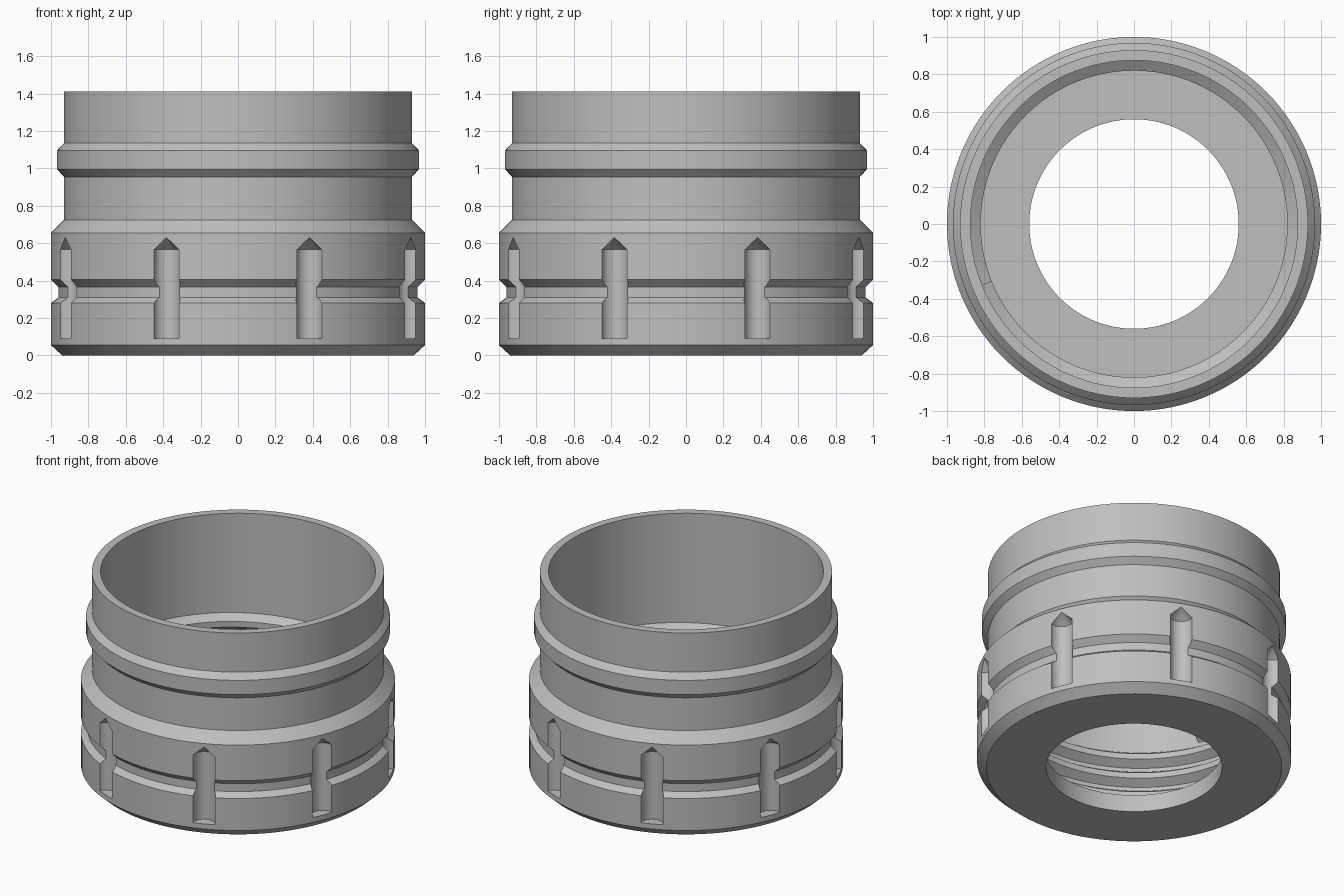
import bpy, bmesh
from math import sin, cos, pi, radians

if "Cube" in bpy.data.objects:
    bpy.data.objects.remove(bpy.data.objects["Cube"])

grey = bpy.data.materials.new("grey plastic")
grey.use_nodes = True
COLOUR = (0.52, 0.52, 0.52, 1)
grey.diffuse_color = COLOUR
grey.node_tree.nodes["Principled BSDF"].inputs["Base Color"].default_value = COLOUR


def finish(name, bm):
    """Turn a bmesh into a named object in the scene."""
    bmesh.ops.recalc_face_normals(bm, faces=bm.faces)
    mesh = bpy.data.meshes.new(name)
    bm.to_mesh(mesh)
    bm.free()
    mesh.materials.append(grey)
    obj = bpy.data.objects.new(name, mesh)
    bpy.context.collection.objects.link(obj)
    return obj


def sweep(bm, rings, closed):
    """Join equal vertex rings with quads; cap the ends when open."""
    n = len(rings[0])
    last = len(rings) if closed else len(rings) - 1
    for i in range(last):
        a, b = rings[i], rings[(i + 1) % len(rings)]
        for j in range(n):
            k = (j + 1) % n
            bm.faces.new((a[j], a[k], b[k], b[j]))
    if not closed:
        bm.faces.new(rings[0])
        bm.faces.new(rings[-1])


def section(bm, profile, angle, lift=0):
    return [bm.verts.new((r * cos(angle), r * sin(angle), z + lift)) for r, z in profile]


def smooth(obj):
    bpy.ops.object.select_all(action="DESELECT")
    obj.select_set(True)
    bpy.context.view_layer.objects.active = obj
    bpy.ops.object.shade_smooth_by_angle(angle=radians(20))


# Collar body: stepped outer wall, collar ring, groove, open cup with holed floor
SEGMENTS = 128
ROOT, CREST = 0.875, 0.82
profile = [
    (0.56, 0), (0.94, 0), (1, 0.055), (1, 0.28), (0.96, 0.31), (0.96, 0.365),
    (1, 0.405), (1, 0.655), (0.93, 0.725), (0.93, 0.955), (0.968, 0.995),
    (0.968, 1.095), (0.93, 1.135), (0.93, 1.41), (ROOT, 1.41), (ROOT, 0.12), (0.56, 0.12),
]
bm = bmesh.new()
sweep(bm, [section(bm, profile, 2 * pi * i / SEGMENTS) for i in range(SEGMENTS)], True)
body = finish("collar_body", bm)

# Pointed grip slots, cut by eight upright drills
bm = bmesh.new()
SIDES, RADIUS = 32, 0.0725
for i in range(8):
    a = pi / 8 + i * pi / 4
    cx, cy = cos(a), sin(a)
    low, high = ([bm.verts.new((cx + RADIUS * cos(2 * pi * s / SIDES),
                                cy + RADIUS * sin(2 * pi * s / SIDES), z))
                  for s in range(SIDES)] for z in (0.09, 0.565))
    tip = bm.verts.new((cx, cy, 0.63))
    bm.faces.new(low)
    for s in range(SIDES):
        t = (s + 1) % SIDES
        bm.faces.new((low[s], low[t], high[t], high[s]))
        bm.faces.new((high[s], high[t], tip))
cutter = finish("slot_cutter", bm)
cutter.hide_render = True
cut = body.modifiers.new("slots", "BOOLEAN")
cut.operation, cut.solver, cut.object = "DIFFERENCE", "EXACT", cutter
smooth(body)
bpy.ops.object.modifier_apply(modifier=cut.name)
bpy.data.objects.remove(cutter)
smooth(body)

# Internal right-handed thread, wound down from its upper end
PITCH, TURNS, STEPS = 0.14, 3.5, 96
ridge = [(ROOT + 0.005, 0.06), (CREST, 0.02), (CREST, -0.02), (ROOT + 0.005, -0.06)]
bm = bmesh.new()
rings = []
for i in range(int(TURNS * STEPS) + 1):
    turn = i / STEPS
    rings.append(section(bm, ridge, radians(202) - 2 * pi * turn, 0.685 - PITCH * turn))
sweep(bm, rings, False)
smooth(finish("inner_thread", bm))
